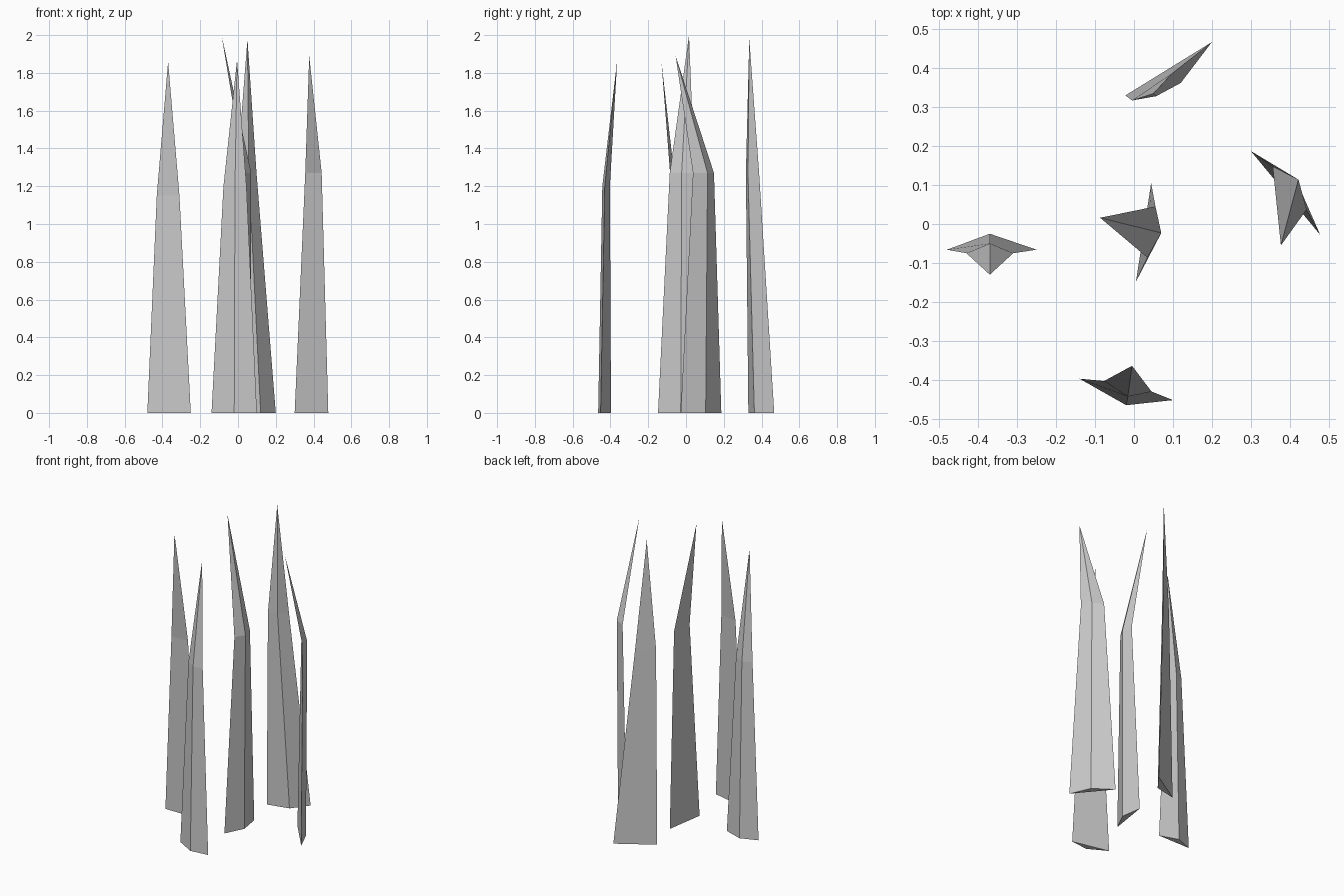
import bpy, bmesh

if "Cube" in bpy.data.objects:
    bpy.data.objects.remove(bpy.data.objects["Cube"])

# Each blade: base triangle (left, ridge, right), bend triangle, bend height, tip
BLADES = {
    "left_blade": ([(-.48, -.066), (-.37, -.025), (-.25, -.066)],
                   [(-.43, -.075), (-.37, -.05), (-.31, -.075)], 1.15, (-.37, -.13, 1.86)),
    "front_blade": ([(-.14, -.397), (-.02, -.465), (.10, -.452)],
                    [(-.077, -.403), (-.016, -.443), (.045, -.43)], 1.2, (-.005, -.364, 1.87)),
    "middle_blade": ([(.005, -.148), (.065, -.028), (.044, .105)],
                     [(.034, -.086), (.07, -.023), (.055, .045)], 1.27, (-.087, .016, 2.0)),
    "right_blade": ([(.30, .187), (.42, .104), (.478, -.028)],
                    [(.356, .148), (.422, .114), (.443, .037)], 1.27, (.377, -.055, 1.89)),
    "back_blade": ([(-.022, .33), (.12, .362), (.20, .467)],
                   [(-.005, .317), (.057, .328), (.098, .387)], 1.27, (.05, .335, 1.98)),
}


def make_blade(name, base, bend, height, tip):
    bm = bmesh.new()
    lower = [bm.verts.new((x, y, 0)) for x, y in base]
    upper = [bm.verts.new((x, y, height)) for x, y in bend]
    point = bm.verts.new(tip)
    bm.faces.new(lower)
    for i in range(3):
        j = (i + 1) % 3
        bm.faces.new((lower[i], lower[j], upper[j], upper[i]))
        bm.faces.new((upper[i], upper[j], point))
    bmesh.ops.recalc_face_normals(bm, faces=bm.faces)
    mesh = bpy.data.meshes.new(name)
    bm.to_mesh(mesh)
    bm.free()
    bpy.context.collection.objects.link(bpy.data.objects.new(name, mesh))


for blade, shape in BLADES.items():
    make_blade(blade, *shape)
